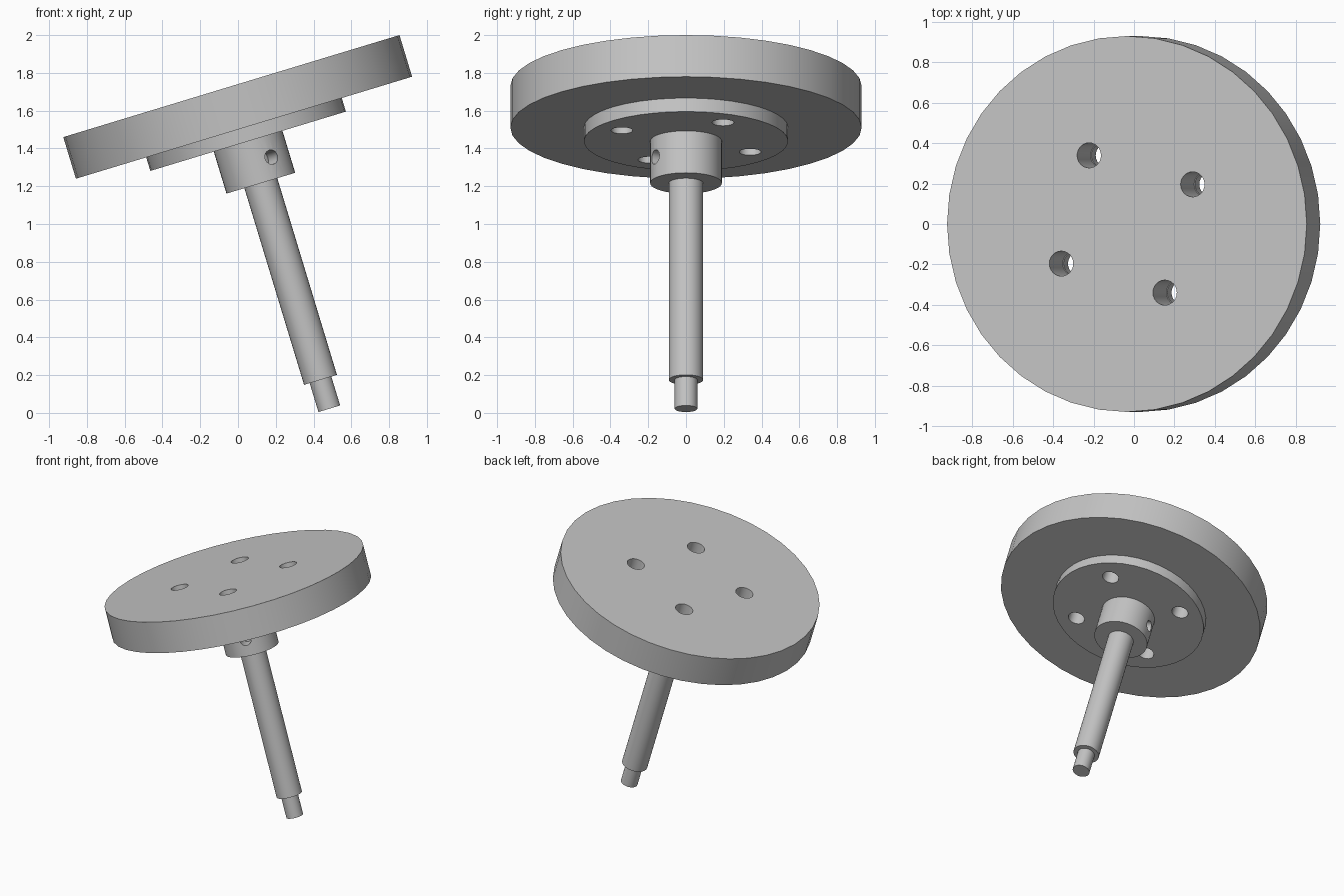
import bpy, bmesh, math
from mathutils import Matrix, Vector

if "Cube" in bpy.data.objects:
    bpy.data.objects.remove(bpy.data.objects["Cube"])

# Single plain metal colour
grey = bpy.data.materials.new("plain grey metal")
grey.use_nodes = True
colour = (0.55, 0.55, 0.55, 1)
grey.diffuse_color = colour
grey.node_tree.nodes["Principled BSDF"].inputs["Base Color"].default_value = colour

# Tilted frame: origin at the centre of the disc's top face, depth runs down the axis
TILT = Matrix.Translation((-0.035, 0, 1.73)) @ Matrix.Rotation(math.radians(-16.88), 4, "Y")


def turned(name, profile, segments):
    """Solid of revolution from (radius, depth) points, capped at both ends."""
    bm = bmesh.new()
    rings = []
    for r, depth in profile:
        ring = []
        for i in range(segments):
            a = math.tau * i / segments
            ring.append(bm.verts.new((r * math.cos(a), r * math.sin(a), -depth)))
        rings.append(ring)
    for upper, lower in zip(rings, rings[1:]):
        for i in range(segments):
            j = (i + 1) % segments
            bm.faces.new((upper[i], lower[i], lower[j], upper[j]))
    bm.faces.new(rings[0])
    bm.faces.new(rings[-1][::-1])
    bmesh.ops.recalc_face_normals(bm, faces=bm.faces)
    mesh = bpy.data.meshes.new(name)
    bm.to_mesh(mesh)
    bm.free()
    mesh.materials.append(grey)
    obj = bpy.data.objects.new(name, mesh)
    bpy.context.collection.objects.link(obj)
    return obj


def drill(target, radius, start, end):
    """Cut a round hole along the segment from start to end."""
    start, end = Vector(start), Vector(end)
    cutter = turned("drill", [(radius, 0), (radius, (end - start).length)], 24)
    cutter.hide_render = True
    turn = (end - start).to_track_quat("-Z", "Y").to_matrix().to_4x4()
    cutter.data.transform(Matrix.Translation(start) @ turn)
    mod = target.modifiers.new("hole", "BOOLEAN")
    mod.operation, mod.solver, mod.object = "DIFFERENCE", "EXACT", cutter
    bpy.context.view_layer.objects.active = target
    bpy.ops.object.modifier_apply(modifier=mod.name)
    bpy.data.objects.remove(cutter)


# Turned parts
disc = turned("disc", [(0.93, 0), (0.93, 0.23)], 40)
hub = turned("flanged_hub", [(0.541, 0.23), (0.541, 0.305), (0.19, 0.305), (0.19, 0.537)], 40)
shaft = turned("shaft", [(0.091, 0.25), (0.091, 1.625), (0.06, 1.625), (0.06, 1.785)], 32)

# Four bolt holes through disc and flange
for angle in (30, 120, 210, 300):
    a = math.radians(angle)
    x, y = 0.392 * math.cos(a), 0.392 * math.sin(a)
    drill(disc, 0.062, (x, y, 0.1), (x, y, -0.27))
    drill(hub, 0.058, (x, y, -0.2), (x, y, -0.4))

# Two opposite set-screw holes reaching the shaft
for angle in (120, 300):
    a = math.radians(angle)
    d = Vector((math.cos(a), math.sin(a), 0))
    depth = Vector((0, 0, -0.421))
    drill(hub, 0.039, d * 0.25 + depth, d * 0.08 + depth)

# Tilt the assembly and smooth the round walls
for part in (disc, hub, shaft):
    part.data.transform(TILT)
    bpy.ops.object.select_all(action="DESELECT")
    part.select_set(True)
    bpy.context.view_layer.objects.active = part
    bpy.ops.object.shade_smooth_by_angle(angle=math.radians(30))
